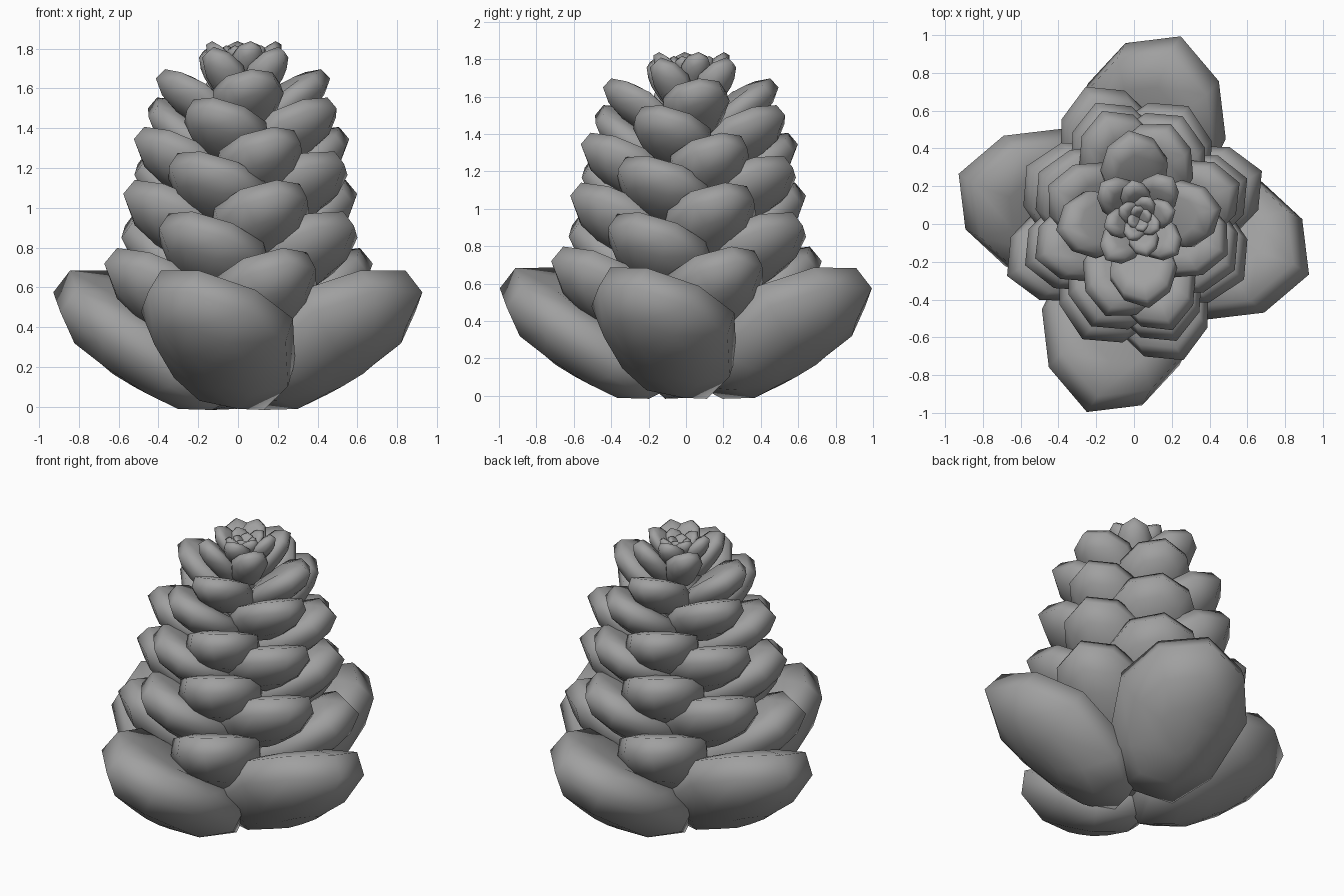
import bpy, bmesh
from math import radians, sin, cos
from mathutils import Vector, Matrix

cube = bpy.data.objects.get("Cube")
if cube:
    bpy.data.objects.remove(cube, do_unlink=True)

grey = bpy.data.materials.new("mid grey")
grey.use_nodes = True
COLOUR = (0.35, 0.35, 0.35, 1)
grey.diffuse_color = COLOUR
grey.node_tree.nodes["Principled BSDF"].inputs["Base Color"].default_value = COLOUR

# Scale outline: position along the length, fraction of half width
HALF = [(0.0, 0.4), (0.2, 0.82), (0.58, 1.0), (0.86, 0.68)]
OUTLINE = HALF + [(1.0, 0.0)] + [(u, -w) for u, w in reversed(HALF)]
# Cross-section rings: shrink factor, height as a fraction of length
RINGS = [(0.3, 0.14), (0.68, 0.105), (1.0, 0.0), (0.96, -0.14), (0.6, -0.21)]
CUP = 0.08  # how far the sides curl inwards


def scale_mesh(name, length, half_width):
    """Plump cupped scale with its tip at the origin; +x to the tip, +z outwards."""
    bm = bmesh.new()
    loops = []
    for shrink, height in RINGS:
        loops.append([bm.verts.new((length * (0.5 + (u - 0.5) * shrink - 1),
                                    half_width * w * shrink,
                                    length * (height - CUP * (w * shrink) ** 2)))
                      for u, w in OUTLINE])
    n = len(OUTLINE)
    for a, b in zip(loops, loops[1:]):
        for i in range(n):
            bm.faces.new((a[i], a[(i + 1) % n], b[(i + 1) % n], b[i]))
    bm.faces.new(loops[0])
    bm.faces.new(loops[-1])
    bmesh.ops.recalc_face_normals(bm, faces=bm.faces)
    mesh = bpy.data.meshes.new(name)
    bm.to_mesh(mesh)
    bm.free()
    mesh.materials.append(grey)
    return mesh


def smooth(obj, angle=75):
    bpy.ops.object.select_all(action='DESELECT')
    obj.select_set(True)
    bpy.context.view_layer.objects.active = obj
    bpy.ops.object.shade_smooth_by_angle(angle=radians(angle))


def scale_ring(name, tip_z, tip_r, half_width, turn, length, tilt, roll):
    """Four equal scales around the axis, each rolled about its own length."""
    mesh = scale_mesh(name, length, half_width)
    t = radians(tilt)
    shift = -0.015 + 0.045 * tip_z / 1.84
    for i in range(4):
        a = radians(turn - 90 + 90 * i)
        along = Vector((cos(a) * cos(t), sin(a) * cos(t), sin(t)))
        out = Vector((cos(a) * sin(t), sin(a) * sin(t), -cos(t)))
        side = out.cross(along)
        frame = Matrix((along, side, out)).transposed() @ Matrix.Rotation(radians(-roll), 3, 'X')
        tip = Vector((cos(a) * tip_r * 0.97 + shift, sin(a) * tip_r * 1.04 + shift, tip_z))
        obj = bpy.data.objects.new(f"{name}_{i + 1}", mesh)
        obj.matrix_world = Matrix.Translation(tip) @ frame.to_4x4()
        bpy.context.collection.objects.link(obj)
        if i == 0:
            smooth(obj)


# Rings from the base up: tip height, tip radius, half width, turn, length, tilt, roll
LAYERS = [
    ("base_scale", 0.575, 0.99, 0.40, -15, 1.05, 33, 13),
    ("body_scale_a", 0.72, 0.745, 0.27, 21, 0.76, 35, -6),
    ("body_scale_b", 0.91, 0.66, 0.29, -26, 0.70, 35, 9),
    ("body_scale_c", 1.07, 0.645, 0.25, 20, 0.68, 35, -6),
    ("body_scale_d", 1.22, 0.59, 0.27, -25, 0.62, 35, 9),
    ("body_scale_e", 1.345, 0.59, 0.22, 19, 0.60, 35, -6),
    ("body_scale_f", 1.50, 0.52, 0.22, -20, 0.54, 36, 9),
    ("body_scale_g", 1.65, 0.455, 0.18, 7, 0.47, 37, -6),
    ("crown_scale_a", 1.785, 0.28, 0.11, -41, 0.34, 52, 0),
    ("crown_scale_b", 1.82, 0.20, 0.08, 12, 0.25, 52, 0),
    ("crown_scale_c", 1.805, 0.125, 0.06, -28, 0.18, 54, 0),
    ("crown_scale_d", 1.79, 0.07, 0.045, 20, 0.12, 54, 0),
]
for layer in LAYERS:
    scale_ring(*layer)

# Hidden tapered core that the scales grow from
bpy.ops.mesh.primitive_cone_add(vertices=12, radius1=0.22, radius2=0.08, depth=1.55,
                                location=(0, 0, 0.9))
core = bpy.context.object
core.name = "core"
core.data.materials.append(grey)
smooth(core)
